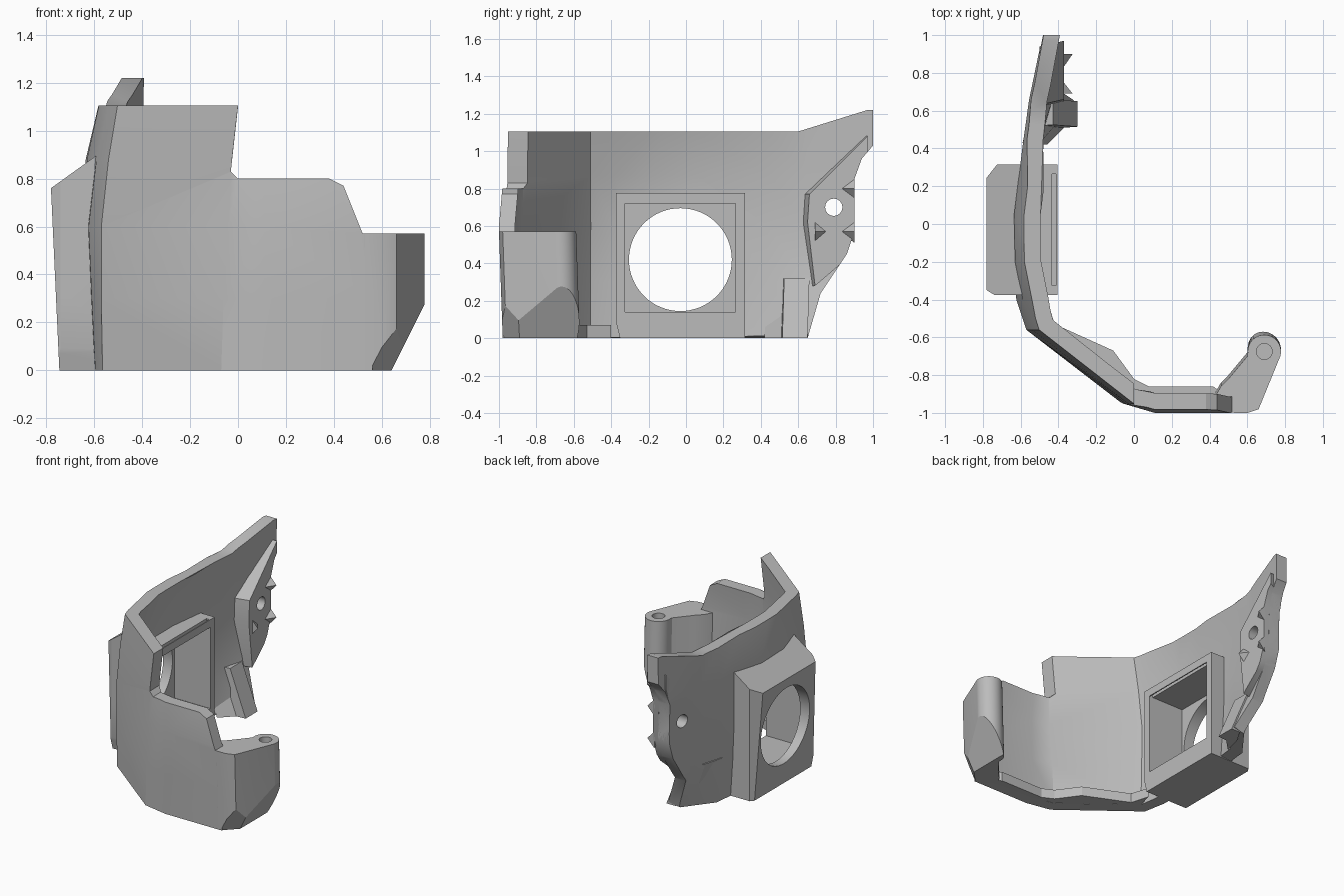
import bpy, bmesh, math
from mathutils import Vector

if "Cube" in bpy.data.objects:
    bpy.data.objects.remove(bpy.data.objects["Cube"])

grey = bpy.data.materials.new("plain_grey")
grey.use_nodes = True
grey.diffuse_color = (0.5, 0.5, 0.5, 1)
grey.node_tree.nodes["Principled BSDF"].inputs["Base Color"].default_value = (0.5, 0.5, 0.5, 1)


def make(name, bm, recalc=True):
    if recalc:
        bmesh.ops.recalc_face_normals(bm, faces=bm.faces)
    mesh = bpy.data.meshes.new(name)
    bm.to_mesh(mesh)
    bm.free()
    mesh.materials.append(grey)
    obj = bpy.data.objects.new(name, mesh)
    bpy.context.collection.objects.link(obj)
    return obj


def prism(name, outline, axis, low, high, shift=(0, 0)):
    """Extrude a 2D outline along an axis; shift moves the far end."""
    def place(u, v, w):
        return {"x": (w, u, v), "y": (u, w, v), "z": (u, v, w)}[axis]
    bm = bmesh.new()
    a = [bm.verts.new(place(u, v, low)) for u, v in outline]
    b = [bm.verts.new(place(u + shift[0], v + shift[1], high)) for u, v in outline]
    bm.faces.new(a)
    bm.faces.new(b)
    for i in range(len(a)):
        j = (i + 1) % len(a)
        bm.faces.new((a[i], a[j], b[j], b[i]))
    return make(name, bm)


def circle(cu, cv, r, n=48, start=0, end=math.tau):
    return [(cu + r * math.cos(start + (end - start) * i / n),
             cv + r * math.sin(start + (end - start) * i / n)) for i in range(n)]


def rect(u0, v0, u1, v1):
    return [(u0, v0), (u1, v0), (u1, v1), (u0, v1)]


def apply_mods(obj):
    graph = bpy.context.evaluated_depsgraph_get()
    mesh = bpy.data.meshes.new_from_object(obj.evaluated_get(graph))
    obj.modifiers.clear()
    obj.data = mesh


def combine(obj, tool, operation="DIFFERENCE"):
    mod = obj.modifiers.new("cut", "BOOLEAN")
    mod.object, mod.operation, mod.solver = tool, operation, "EXACT"
    apply_mods(obj)


def slice_off(obj, point, normal):
    """Cut a corner away on the side the normal points to."""
    bm = bmesh.new()
    bm.from_mesh(obj.data)
    cut = bmesh.ops.bisect_plane(bm, geom=bm.verts[:] + bm.edges[:] + bm.faces[:], dist=1e-5,
                                 plane_co=point, plane_no=Vector(normal).normalized(), clear_outer=True)
    edges = [e for e in cut["geom_cut"] if isinstance(e, bmesh.types.BMEdge)]
    bmesh.ops.contextual_create(bm, geom=edges)
    bmesh.ops.recalc_face_normals(bm, faces=bm.faces)
    bm.to_mesh(obj.data)
    bm.free()


# Curved shell wall: each station runs from the bottom to the top
levels = (0, 0.3, 0.6, 0.88, 1.24)
sides = [(1.02, -0.44, -0.46, -0.47, -0.48, -0.475), (0.66, -0.4, -0.52, -0.55, -0.555, -0.54),
         (0.45, -0.56, -0.58, -0.585, -0.585, -0.555), (0.05, -0.6, -0.62, -0.635, -0.635, -0.55),
         (-0.2, -0.6, -0.62, -0.635, -0.63, -0.55), (-0.4, -0.595, -0.61, -0.623, -0.59, -0.51)]
stations = [[(x, y) for x in xs] for y, *xs in sides]
stations += [[(x, -0.56) for x in (-0.565, -0.57, -0.57, -0.54, -0.48)],
             [(-0.07, -0.945), (-0.06, -0.95), (-0.04, -0.955), (-0.025, -0.955), (0.015, -0.95)]]
stations += [[(x, y) for y in (-0.98, -0.99, -1, -0.975, -0.94)] for x in (0.11, 0.56)]
bm = bmesh.new()
grid = [[bm.verts.new((x, y, z)) for (x, y), z in zip(s, levels)] for s in stations]
for a, b in zip(grid, grid[1:]):
    for k in range(len(levels) - 1):
        bm.faces.new((a[k], b[k], b[k + 1], a[k + 1]))
# Faces wind outward so the thickness grows inward
wall = make("shell_wall", bm, recalc=False)
thick = wall.modifiers.new("thickness", "SOLIDIFY")
thick.thickness, thick.offset, thick.use_even_offset = 0.085, -1, True
apply_mods(wall)

# Silhouettes that trim the wall
back_edge = [(0.65, 0), (0.72, 0.24), (0.86, 0.45), (0.9, 0.57), (0.9, 0.85), (0.94, 0.96), (1, 1.03)]
side_trim = prism("side_trim", [(-1.2, 0)] + back_edge +
                  [(1, 1.22), (0.97, 1.22), (0.6, 1.105), (-1.2, 1.105)], "x", -1.2, 1.2)
front_trim = prism("front_trim", [(-1, -0.1), (-1, 1.4), (0.02, 1.4), (0, 1.1), (-0.03, 0.83), (0, 0.8),
                                  (0.38, 0.8), (0.44, 0.77), (0.52, 0.57), (1, 0.57), (1, -0.1)], "y", -1.3, 1.3)
for trim in (side_trim, front_trim):
    combine(wall, trim, "INTERSECT")

# Window housing with chamfered corners
housing = prism("window_housing", [(-0.745, 0), (-0.78, 0.76), (-0.585, 0.9), (-0.585, 0.775),
                                   (-0.405, 0.775), (-0.405, 0)], "y", -0.5, 0.5)
plan_trim = prism("plan_trim", [(-0.8, -0.338), (-0.74, -0.375), (-0.3, -0.375), (-0.3, 0.315),
                                (-0.725, 0.315), (-0.8, 0.22)], "z", -0.1, 1)
foot_trim = prism("foot_trim", [(-0.35, -0.01), (-0.375, 0.09), (-0.375, 1), (0.4, 1), (0.4, -0.01)], "x", -1, 0)
for trim in (plan_trim, foot_trim):
    combine(housing, trim, "INTERSECT")

# Pocket, round opening, pane slot and screw hole
pocket = prism("pocket_cutter", rect(-0.325, 0.14, 0.265, 0.72), "x", -0.69, -0.3)
opening = prism("opening_cutter", circle(-0.03, 0.42, 0.275, 64), "x", -1, -0.5)
slot = prism("slot_cutter", rect(-0.435, -0.325, -0.412, 0.265), "z", 0.6, 0.9)
screw = prism("screw_cutter", circle(0.79, 0.7, 0.046, 32), "x", -1, 0)
for cutter in (pocket, opening, slot):
    combine(housing, cutter)
for cutter in (pocket, screw):
    combine(wall, cutter)

# Rear bracket with three pointed stops
bracket = prism("rear_bracket", [(0.62, 0.62), (0.63, 0.77), (0.94, 1.08), (0.94, 0.98), (0.9, 0.85),
                                 (0.9, 0.57), (0.86, 0.45), (0.66, 0.28)], "x", -0.5, -0.37, (0.03, 0))
combine(bracket, side_trim, "INTERSECT")
combine(bracket, screw)
for name, y0, y1, z in (("upper_stop", 0.82, 0.9, 0.8), ("lower_stop", 0.82, 0.9, 0.57),
                        ("inner_stop", 0.76, 0.69, 0.57)):
    bm = bmesh.new()
    tip = bm.verts.new((-0.325, y1, z))
    base = [bm.verts.new((-0.38, y, h)) for y, h in ((y0, z), (y1, z + 0.06), (y1, z - 0.06))]
    bm.faces.new(base)
    for i in range(3):
        bm.faces.new((base[i], base[(i + 1) % 3], tip))
    make(name, bm)

# Inward foot at the lower rear corner
prism("rear_foot", [(-0.46, 0.42), (-0.37, 0.51), (-0.3, 0.515), (-0.3, 0.65), (-0.37, 0.65), (-0.43, 0.55)],
      "z", 0, 0.32, (-0.13, 0.01))

# Ledge along the foot of the front wall
prism("foot_ledge", [(-0.5, -0.55), (-0.46, -0.4), (-0.42, -0.53), (-0.11, -0.67), (0, -0.82), (0.08, -0.86),
                     (0.42, -0.86), (0.5, -0.92), (0.1, -0.94), (-0.05, -0.9)], "z", 0.002, 0.07)

# Hinge post at the front end, leaning with the wall
barrel = circle(0.69, -0.655, 0.088, 32, -0.3, math.pi + 0.2)
hinge = prism("hinge_post", [(0.42, -0.91), (0.53, -0.98), (0.6, -0.98), (0.66, -0.96)] + barrel +
              [(0.6, -0.68), (0.5, -0.8), (0.46, -0.84)], "z", 0, 0.57, (0, -0.02))
slice_off(hinge, (0.64, -0.9, 0), (0.28, 0, -0.14))
slice_off(hinge, (0.55, -0.98, 0), (0.18, -0.18, -0.1))
pin = prism("pin_cutter", circle(0.69, -0.675, 0.042, 32), "z", 0.25, 0.8)
combine(hinge, pin)

# Remove the helpers and shade
for helper in (side_trim, front_trim, plan_trim, foot_trim, pocket, opening, slot, screw, pin):
    bpy.data.objects.remove(helper)
bpy.ops.object.select_all(action="DESELECT")
for obj in bpy.context.collection.objects:
    if obj.type == "MESH":
        obj.select_set(True)
        bpy.context.view_layer.objects.active = obj
bpy.ops.object.shade_smooth_by_angle(angle=math.radians(25))
